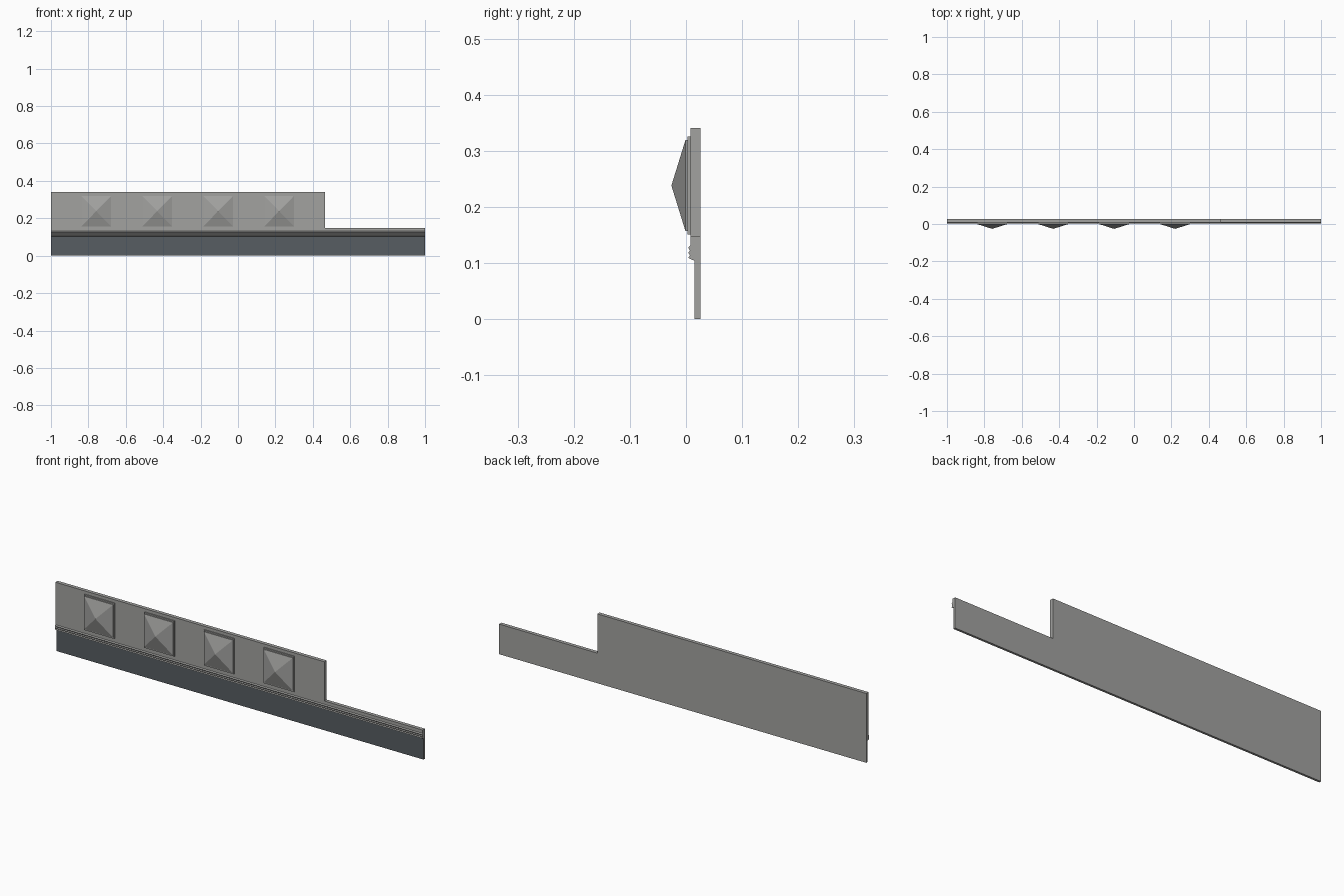
import bpy, bmesh

if "Cube" in bpy.data.objects:
    bpy.data.objects.remove(bpy.data.objects["Cube"])


def material(name, rgb):
    m = bpy.data.materials.new(name)
    m.diffuse_color = (*rgb, 1)
    m.use_nodes = True
    m.node_tree.nodes["Principled BSDF"].inputs["Base Color"].default_value = m.diffuse_color
    return m


GREY = material("stone grey", (0.36, 0.36, 0.35))
SLATE = material("dark slate", (0.095, 0.11, 0.122))


def finish(bm, name, mats):
    bmesh.ops.recalc_face_normals(bm, faces=bm.faces[:])
    mesh = bpy.data.meshes.new(name)
    bm.to_mesh(mesh)
    bm.free()
    for m in mats:
        mesh.materials.append(m)
    ob = bpy.data.objects.new(name, mesh)
    bpy.context.collection.objects.link(ob)
    return ob


# Wall: (y, z) section with ridged moulding, swept along x
BACK, TOP, STEP_X = 0.026, 0.148, 0.465
profile = [(BACK, 0), (0.015, 0), (0.015, 0.104),
           (0.004, 0.109), (0.007, 0.114), (0.004, 0.118), (0.007, 0.122),
           (0.004, 0.127), (0.008, 0.132), (0.008, TOP), (BACK, TOP)]
bm = bmesh.new()
rings = [[bm.verts.new((x, y, z)) for y, z in profile] for x in (-1, STEP_X, 1)]
n = len(profile)
for a, b in zip(rings, rings[1:]):
    for i in range(n):
        j = (i + 1) % n
        f = bm.faces.new((a[i], a[j], b[j], b[i]))
        if i == 1:                      # front of the lower band
            f.material_index = 1
bm.faces.new(rings[0])
bm.faces.new(rings[-1])

# Raised upper panel on the longer section
bm.normal_update()
top = next(f for f in bm.faces
           if all(abs(v.co.z - TOP) < 1e-5 and v.co.x < STEP_X + 0.01 for v in f.verts))
res = bmesh.ops.extrude_face_region(bm, geom=[top])
bmesh.ops.translate(bm, vec=(0, 0, 0.341 - TOP),
                    verts=[g for g in res["geom"] if isinstance(g, bmesh.types.BMVert)])
if top.is_valid:
    bm.faces.remove(top)
finish(bm, "wall_panel", [GREY, SLATE])


# Pyramid studs on stepped plates
def stud(name, cx, cz=0.238):
    bm = bmesh.new()
    steps = [(0.0825, 0.0875, 0.008), (0.0825, 0.0875, 0.003),
             (0.079, 0.081, 0.003), (0.079, 0.081, -0.001)]
    loops = [[bm.verts.new((cx + sx * w, y, cz + sz * h))
              for sx, sz in ((-1, -1), (1, -1), (1, 1), (-1, 1))] for w, h, y in steps]
    apex = bm.verts.new((cx, -0.026, cz))
    for k in range(4):
        j = (k + 1) % 4
        for a, b in zip(loops, loops[1:]):
            bm.faces.new((a[k], a[j], b[j], b[k]))
        bm.faces.new((loops[-1][k], loops[-1][j], apex))
    bm.faces.new(loops[0])
    finish(bm, name, [GREY])


for i in range(4):
    stud(f"pyramid_stud_{i + 1}", -0.758 + 0.326 * i)
